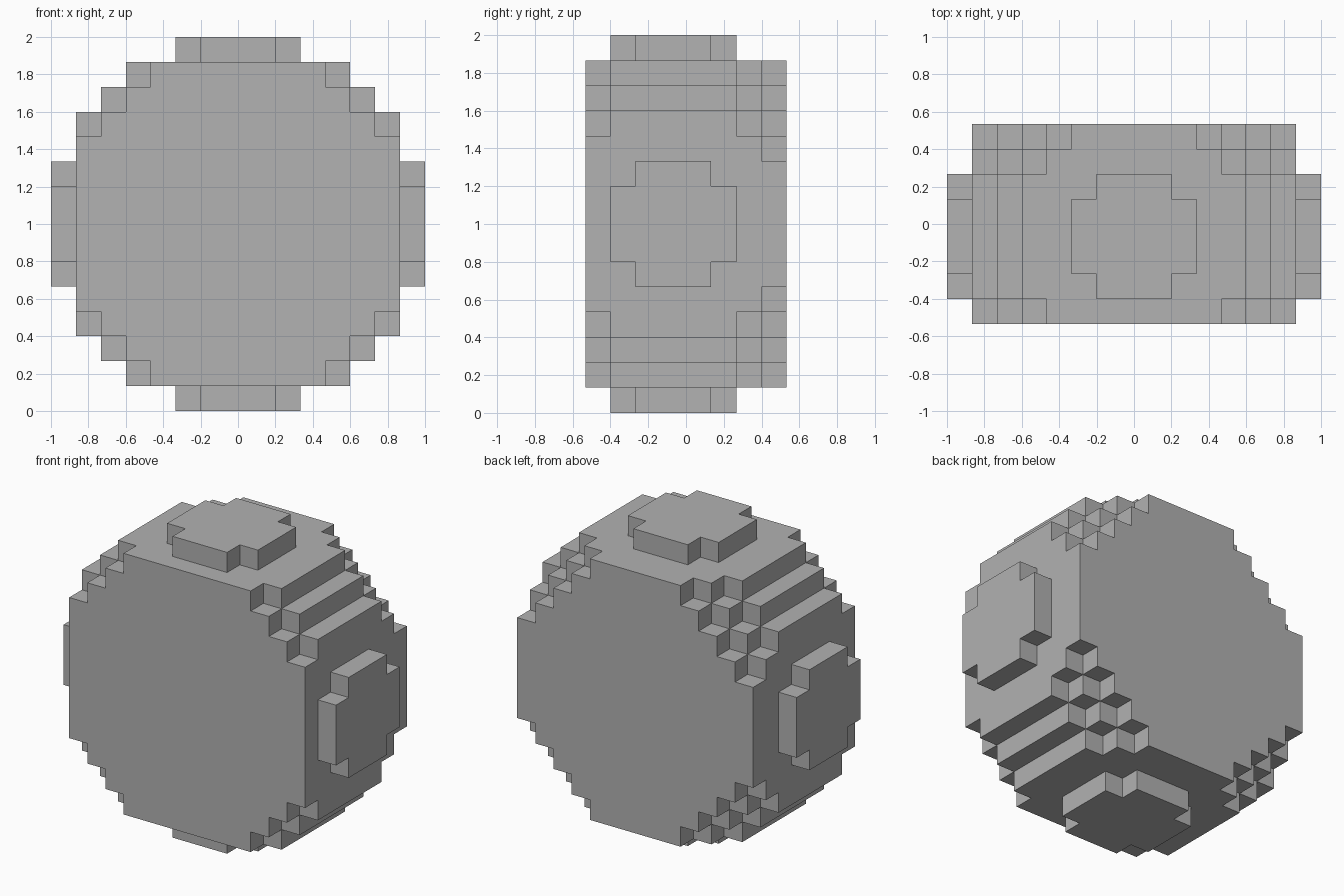
import bpy
import bmesh
from mathutils import Vector

cube = bpy.data.objects.get("Cube")
if cube:
    bpy.data.objects.remove(cube, do_unlink=True)

VOXEL = 2 / 15          # fifteen blocks span the longest side
RADIUS = 7.5            # ball radius in blocks
FRONT, BACK = -3, 4     # the ball is sliced flat at these layers

stone = bpy.data.materials.new("stone grey")
stone.use_nodes = True
grey = (0.445, 0.445, 0.445, 1)
stone.diffuse_color = grey
stone.node_tree.nodes["Principled BSDF"].inputs["Base Color"].default_value = grey

# Blocks inside the sliced ball
span = range(-7, 8)
blocks = {
    (x, y, z)
    for x in span for y in range(FRONT, BACK + 1) for z in span
    if x * x + y * y + z * z <= RADIUS ** 2
}

# Outer skin: one square wherever a block has no neighbour
bm = bmesh.new()
centre = Vector((0, -0.5, RADIUS))
for block in sorted(blocks):
    for axis in range(3):
        for side in (-1, 1):
            normal = Vector((0, 0, 0))
            normal[axis] = side
            place = Vector(block)
            if tuple(int(c) for c in place + normal) in blocks:
                continue
            u = Vector((0, 0, 0))
            u[(axis + 1) % 3] = 0.5
            v = normal.cross(u)
            middle = place + centre + normal / 2
            corners = (middle - u - v, middle + u - v, middle + u + v, middle - u + v)
            bm.faces.new([bm.verts.new(c * VOXEL) for c in corners])
bmesh.ops.remove_doubles(bm, verts=bm.verts, dist=VOXEL / 100)
bmesh.ops.recalc_face_normals(bm, faces=bm.faces)

mesh = bpy.data.meshes.new("block_ball")
bm.to_mesh(mesh)
bm.free()
mesh.materials.append(stone)
ball = bpy.data.objects.new("block_ball", mesh)
bpy.context.collection.objects.link(ball)
